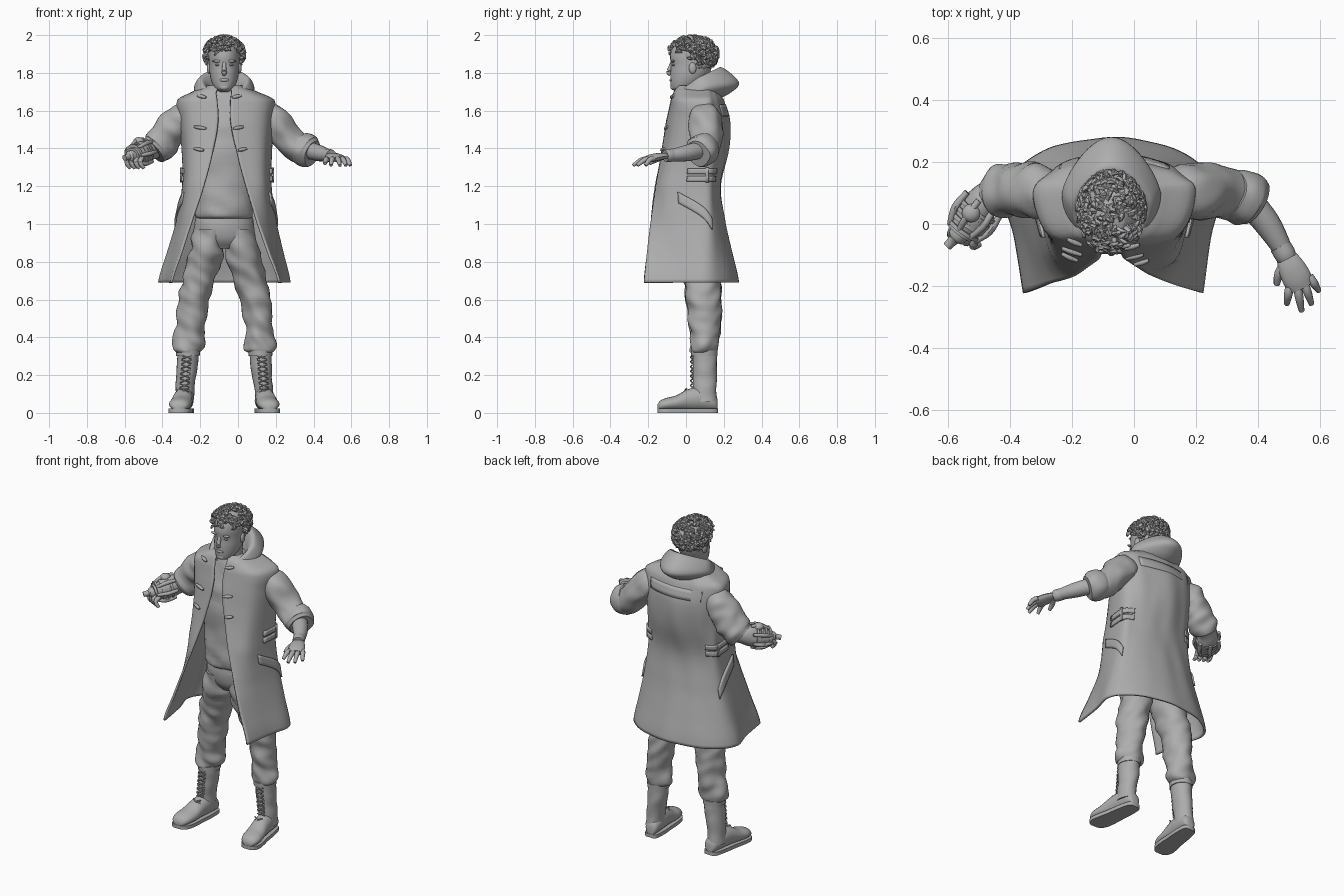
import bpy, bmesh, math, random
from mathutils import Vector, noise

random.seed(4)
CX = -0.073          # body centre line
UP = Vector((0, 0, 1))
if "Cube" in bpy.data.objects:
    bpy.data.objects.remove(bpy.data.objects["Cube"])

grey = bpy.data.materials.new("plain_grey")
grey.use_nodes = True
tone = (0.42, 0.42, 0.42, 1)
grey.diffuse_color = tone
grey.node_tree.nodes["Principled BSDF"].inputs["Base Color"].default_value = tone


def finish(name, bm, thick=0, angle=45):
    bmesh.ops.recalc_face_normals(bm, faces=bm.faces[:])
    mesh = bpy.data.meshes.new(name)
    bm.to_mesh(mesh)
    bm.free()
    mesh.materials.append(grey)
    mesh.shade_smooth()
    mesh.set_sharp_from_angle(angle=math.radians(angle))
    obj = bpy.data.objects.new(name, mesh)
    bpy.context.scene.collection.objects.link(obj)
    if thick:
        mod = obj.modifiers.new("thickness", "SOLIDIFY")
        mod.thickness, mod.offset = thick, 0


def curve_at(pts, t):
    """Catmull-Rom point at t, counted in control points."""
    i = max(0, min(int(t), len(pts) - 2))
    f = t - i
    a, b, c, d = (Vector(pts[max(0, min(k, len(pts) - 1))]) for k in range(i - 1, i + 3))
    return b + (c - a) * (f / 2) + (a * 2 - b * 5 + c * 4 - d) * (f * f / 2) + (b * 3 - a - c * 3 + d) * (f ** 3 / 2)


def smooth_rows(pts, n):
    return [curve_at(pts, k / n) for k in range((len(pts) - 1) * n + 1)]


def loft(name, rings, closed=True, thick=0):
    bm = bmesh.new()
    vs = [[bm.verts.new(p) for p in ring] for ring in rings]
    n = len(vs[0])
    for low, high in zip(vs, vs[1:]):
        for j in range(n if closed else n - 1):
            k = (j + 1) % n
            bm.faces.new((low[j], low[k], high[k], high[j]))
    if closed:
        bm.faces.new(vs[0])
        bm.faces.new(vs[-1])
    finish(name, bm, thick)


def angles(n):
    return [math.tau * j / n for j in range(n)]


def crease(p, out, amount):
    q = Vector((p.x * 11, p.y * 11, p.z * 16 + p.x * 9))
    return p + out * (noise.noise(q) * amount)


def body(name, rows, n=5, sides=28, folds=0):
    """Stack of horizontal ovals: z, x, y, half width, half depth."""
    rings = []
    for z, x, y, rx, ry in smooth_rows(rows, n):
        ring = []
        for a in angles(sides):
            out = Vector((math.cos(a), math.sin(a), 0))
            ring.append(crease(Vector((x + rx * out.x, y + ry * out.y, z)), out, folds))
        rings.append(ring)
    loft(name, rings)


def limb(name, rows, n=5, sides=20, flat=1, folds=0):
    """Tube along a path: x, y, z, radius."""
    path = smooth_rows(rows, n)
    rings = []
    for i, p in enumerate(path):
        t = (path[min(i + 1, len(path) - 1)] - path[max(i - 1, 0)]).to_3d().normalized()
        side = t.cross(UP if abs(t.z) < 0.98 else Vector((0, 1, 0))).normalized()
        up = side.cross(t)
        ring = []
        for a in angles(sides):
            out = side * math.cos(a) + up * (math.sin(a) * flat)
            ring.append(crease(p.to_3d() + out * p[3], out, folds))
        rings.append(ring)
    loft(name, rings)


def blob(name, loc, size):
    bm = bmesh.new()
    bmesh.ops.create_uvsphere(bm, u_segments=16, v_segments=10, radius=1)
    for v in bm.verts:
        v.co = Vector(loc) + Vector(v.co[k] * size[k] for k in range(3))
    finish(name, bm)


# Coat: height, right side, left side, right edge, left edge, front y, back y
LEVELS = [(0.69, -.417, .272, -.352, .218, -.222, .275), (0.85, -.37, .235, -.3, .16, -.205, .24),
          (1.0, -.325, .2, -.25, .105, -.185, .205), (1.2, -.29, .172, -.182, .042, -.16, .178),
          (1.4, -.293, .175, -.13, -.01, -.12, .22), (1.55, -.31, .185, -.105, -.04, -.095, .225),
          (1.655, -.315, .187, -.11, -.04, -.075, .195), (1.7, -.23, .09, -.115, -.035, -.06, .17),
          (1.73, -.16, .02, -.1, -.04, -.04, .15)]


def coat_at(u, z, push=0):
    """Point on the coat; u runs from right edge round the back to left edge."""
    i = max(k for k in range(len(LEVELS) - 1) if LEVELS[k][0] <= z or k == 0)
    f = (z - LEVELS[i][0]) / (LEVELS[i + 1][0] - LEVELS[i][0])
    _, sr, sl, er, el, yf, yb = curve_at(LEVELS, i + f)
    ys, mid = 0.1, (sr + sl) / 2
    flare = max(0, min(1, (1.2 - z) * 2))
    half = []
    for e, s in ((er, sr), (el, sl)):
        half.append([(e, yf), (e + (s - e) * (.75 - .3 * flare), yf + (ys - yf) * (.25 + .3 * flare)), (s, ys),
                     (s + (mid - s) * .2, ys + (yb - ys) * .55), (s + (mid - s) * .55, ys + (yb - ys) * .86)])
    p = curve_at(half[0] + [(mid, yb)] + half[1][::-1], u * 10)
    out = Vector((p.x - CX, p.y - 0.04)).normalized()
    return Vector((*(p + out * push), z))


def patch(name, u0, u1, z0, z1, slant=0, push=0.01):
    rings = [[coat_at(u0 + (u1 - u0) * j / 14, z0 + (z1 - z0) * k / 3 + slant * j / 14, push)
              for j in range(15)] for k in range(4)]
    loft(name, rings, False, 0.012)


heights = [row[0] for row in smooth_rows([(l[0], 0) for l in LEVELS], 6)]
loft("coat", [[coat_at(j / 60, z) + Vector((0, noise.noise(Vector((j / 5, z * 3, 0))) * .008, 0))
               for j in range(61)] for z in heights], False, 0.012)
for tag, f, t0 in (("right", lambda u: u, .04), ("left", lambda u: 1 - u, .005)):
    for k in (0, 1):
        patch(f"{tag}_waist_strap_{k}", f(.15), f(.31), 1.225 + k * .04, 1.253 + k * .04)
    patch(f"{tag}_strap_buckle", f(.2), f(.215), 1.22, 1.3, push=.014)
    patch(f"{tag}_pocket_flap", f(.13), f(.24), 1.11, 1.17, -.14)
    for z in (1.39, 1.505, 1.67):
        a, b = coat_at(f(t0), z, .012), coat_at(f(t0 + .035), z + .01, .012)
        limb(f"{tag}_toggle_{z}", [(*a, .006), (*((a + b) / 2), .01), (*b, .006)], 3, 8)
patch("shoulder_yoke", .34, .66, 1.57, 1.63, push=.003)

# Hood lying open on the shoulders, high at the back and narrowing there
HOOD = [(.085, .08, .05, 1.68, .02), (.1, .1, .06, 1.745, .05), (.128, .12, .07, 1.772, .052),
        (.152, .17, .105, 1.735, .015), (.15, .145, .09, 1.7, 0), (.11, .11, .07, 1.67, 0)]
rings = []
for rx, ry, cy, z, tilt in smooth_rows(HOOD, 5):
    ring = []
    for j in range(41):
        a = math.radians(-152 + 304 * j / 40)
        c = math.cos(a)
        ring.append((CX + rx * math.sin(a) * (1 - .3 * max(0, c)), cy + ry * c,
                     z + tilt * c - .03 * max(0, -c)))
    rings.append(ring)
loft("hood", rings, False, 0.01)

# Shirt and trousers
body("shirt", [(1.03, CX, .04, .14, .115), (1.06, CX, .04, .155, .135), (1.2, CX, .035, .16, .125),
               (1.4, CX, .05, .19, .145), (1.55, CX, .06, .19, .135), (1.66, CX, .06, .15, .1),
               (1.71, CX, .05, .075, .075)], folds=.014)
body("trouser_hips", [(.87, CX, .06, .09, .075), (.92, CX, .055, .155, .107), (1, CX, .05, .157, .115),
                      (1.07, CX, .05, .14, .105)], folds=.006)
body("belt", [(1.0, CX, .05, .157, .117), (1.03, CX, .05, .153, .115)], 1)

# Legs and boots, one side at a time
LEG = [(.97, .075, .055, .08, .11), (.85, .094, .06, .092, .112), (.7, .137, .085, .087, .1),
       (.58, .167, .095, .083, .091), (.45, .18, .1, .076, .08), (.37, .187, .096, .083, .074),
       (.335, .188, .094, .082, .07), (.32, .19, .094, .066, .064)]
SHAFT = [(.35, .19, .095, .06, .066), (.25, .196, .1, .056, .065), (.15, .207, .1, .05, .062),
         (.06, .212, .1, .05, .064)]
FOOT = [(.168, .203, .022, .07), (.15, .205, .04, .1), (.08, .212, .05, .135), (.01, .22, .053, .125),
        (-.05, .228, .058, .093), (-.1, .235, .058, .08), (-.135, .238, .045, .066), (-.15, .24, .022, .045)]
for tag, s in (("right", -1), ("left", 1)):
    place = lambda rows: [(r[0], CX + s * r[1], *r[2:]) for r in rows]
    body(tag + "_trouser_leg", place(LEG), 8, 32, .018)
    body(tag + "_boot_shaft", place(SHAFT), 5, 24, .006)
    foot = smooth_rows(place(FOOT), 4)
    loft(tag + "_boot_foot", [[(x + w * math.cos(a), y, .012 + (h - .012) * (.5 + .5 * math.sin(a)))
                               for a in angles(20)] for y, x, w, h in foot])
    loft(tag + "_boot_sole", [[(x + i * (w + .002), y * 1.01, z) for i, z in ((-1, 0), (1, 0), (1, .022), (-1, .022))]
                              for y, x, w, h in foot])
    body(tag + "_boot_top_band", place([(.3, .192, .097, .062, .07), (.33, .192, .097, .064, .071)]), 2)
    for k in range(8):
        z = .12 + k * .025
        x, y = CX + s * (.212 - k * .002), .02 + .008 * min(k, 1) - .022 * (k == 0)
        for d in (-1, 1):
            limb(f"{tag}_lace_{k}_{d}", [(x - .025, y + .006, z - d * .009, .004), (x, y - .004, z, .004),
                                         (x + .025, y + .006, z + d * .009, .004)], 2, 6)

# Left arm: rolled sleeve, bare forearm, gloved open hand
limb("left_sleeve", [(.13, .1, 1.56, .075), (.18, .105, 1.545, .086), (.245, .11, 1.475, .084),
                     (.31, .1, 1.41, .08), (.365, .085, 1.385, .072)], 7, 28, folds=.016)
limb("left_rolled_cuff", [(.315, .1, 1.425, .073), (.34, .092, 1.405, .086), (.37, .08, 1.382, .088),
                          (.395, .065, 1.37, .072)], 4, 24, folds=.012)
limb("left_forearm", [(.36, .085, 1.395, .046), (.43, 0, 1.375, .043), (.49, -.1, 1.36, .028)])
limb("left_glove_cuff", [(.47, -.07, 1.365, .034), (.485, -.095, 1.362, .035), (.493, -.11, 1.36, .032)], 3)
limb("left_palm", [(.485, -.095, 1.36, .03), (.505, -.135, 1.358, .042), (.525, -.175, 1.35, .047),
                   (.54, -.205, 1.342, .04)], 4, 16, .45)
TIPS = [(.492, -.258), (.54, -.28), (.572, -.258), (.595, -.215)]
for k, (x, y) in enumerate(TIPS):
    bx, by = .502 + k * .021, -.195 + k * .009
    limb(f"left_finger_{k}", [(bx, by, 1.346, .013), ((bx + x) / 2, (by + y) / 2, 1.34, .014),
                              (x, y, 1.31, .009)], 4, 10)
limb("left_thumb", [(.49, -.125, 1.355, .016), (.467, -.16, 1.34, .015), (.46, -.195, 1.32, .01)], 4, 10)

# Right arm: sleeve and mechanical gauntlet
limb("right_sleeve", [(-.26, .1, 1.56, .075), (-.315, .105, 1.545, .088), (-.375, .11, 1.475, .086),
                      (-.42, .105, 1.41, .085), (-.445, .095, 1.385, .074)], 7, 28, folds=.016)
limb("right_gauntlet", [(-.43, .11, 1.4, .05), (-.485, .07, 1.385, .06), (-.53, .01, 1.37, .058),
                        (-.56, -.03, 1.36, .045)], 5, 20, folds=.012)
core, aim = Vector((-.5, .05, 1.38)), Vector((-.04, -.055, -.012))
for k in range(4):
    a = core + aim * (k * .38)
    limb(f"gauntlet_band_{k}", [(*(a + aim * t), .068 - k * .003) for t in (0, .1, .18)], 1, 16)
for k, a in enumerate(angles(7)):
    side = Vector((.055 * math.cos(a), -.04 * math.cos(a), .066 * math.sin(a)))
    limb(f"gauntlet_cable_{k}", [(*(core + side - aim * .3), .01), (*(core + side * 1.05 + aim * .6), .012),
                                 (*(core + side * .75 + aim * 1.4), .009)], 4, 8)
limb("gauntlet_nozzle", [(-.55, -.02, 1.36, .032), (-.575, -.045, 1.357, .03), (-.58, -.05, 1.356, .018),
                         (-.602, -.072, 1.35, .015)], 2, 14)
blob("gauntlet_gauge", (-.525, .035, 1.438), (.03, .03, .022))
for k in range(4):
    x, y = -.58 + k * .024, -.01 - k * .012
    limb(f"right_finger_{k}", [(x, y, 1.35, .013), (x - .01, y - .025, 1.325, .013),
                               (x + .01, y - .02, 1.295, .009)], 4, 10)

# Head and face
HEAD = [(1.7, -.045, 0, .022), (1.715, -.075, .03, .045), (1.745, -.082, .08, .064), (1.79, -.083, .12, .076),
        (1.84, -.08, .14, .08), (1.89, -.084, .15, .082), (1.94, -.07, .145, .075), (1.975, -.03, .11, .045)]
body("head", [(z, CX, (f + b) / 2, w, (b - f) / 2) for z, f, b, w in HEAD])
body("neck", [(1.63, CX, .05, .075, .07), (1.7, CX, .045, .062, .06), (1.78, CX, .05, .06, .062)])
limb("nose", [(CX, -.072, 1.855, .01), (CX, -.085, 1.825, .011), (CX, -.09, 1.803, .014), (CX, -.08, 1.792, .01)], 4, 12)
blob("lips", (CX, -.077, 1.762), (.026, .01, .009))
blob("chin", (CX, -.066, 1.724), (.026, .016, .016))
for tag, s in (("right", -1), ("left", 1)):
    blob(tag + "_brow", (CX + s * .034, -.069, 1.862), (.03, .01, .007))
    blob(tag + "_eye", (CX + s * .034, -.065, 1.842), (.015, .009, .006))
    blob(tag + "_ear", (CX + s * .08, .035, 1.825), (.012, .02, .03))

# Tousled hair: cap plus curved locks
blob("hair_cap", (CX, .045, 1.9), (.09, .106, .078))
bm = bmesh.new()
while len(bm.verts) < 7000:
    d = Vector(random.gauss(0, 1) for k in range(3)).normalized()
    if d.z < (-.75 if d.y > .2 else -.35) or (d.y < -.2 and d.z < .2):
        continue
    root = Vector((CX + d.x * .088, .037 + d.y * .113, 1.9 + d.z * .075))
    swirl = d.cross(Vector(random.gauss(0, 1) for k in range(3))).normalized()
    side = d.cross(swirl)
    rows = []
    for t, w in ((0, .011), (.4, .01), (.8, .006), (1, .001)):
        c = root + swirl * (.035 * t) + d * (.022 * math.sin(t * 2.4))
        rows.append([bm.verts.new(c + side * (w * math.cos(a)) + d * (w * math.sin(a))) for a in angles(5)])
    for low, high in zip(rows, rows[1:]):
        for j in range(5):
            bm.faces.new((low[j], low[j - 1], high[j - 1], high[j]))
finish("hair_locks", bm)
